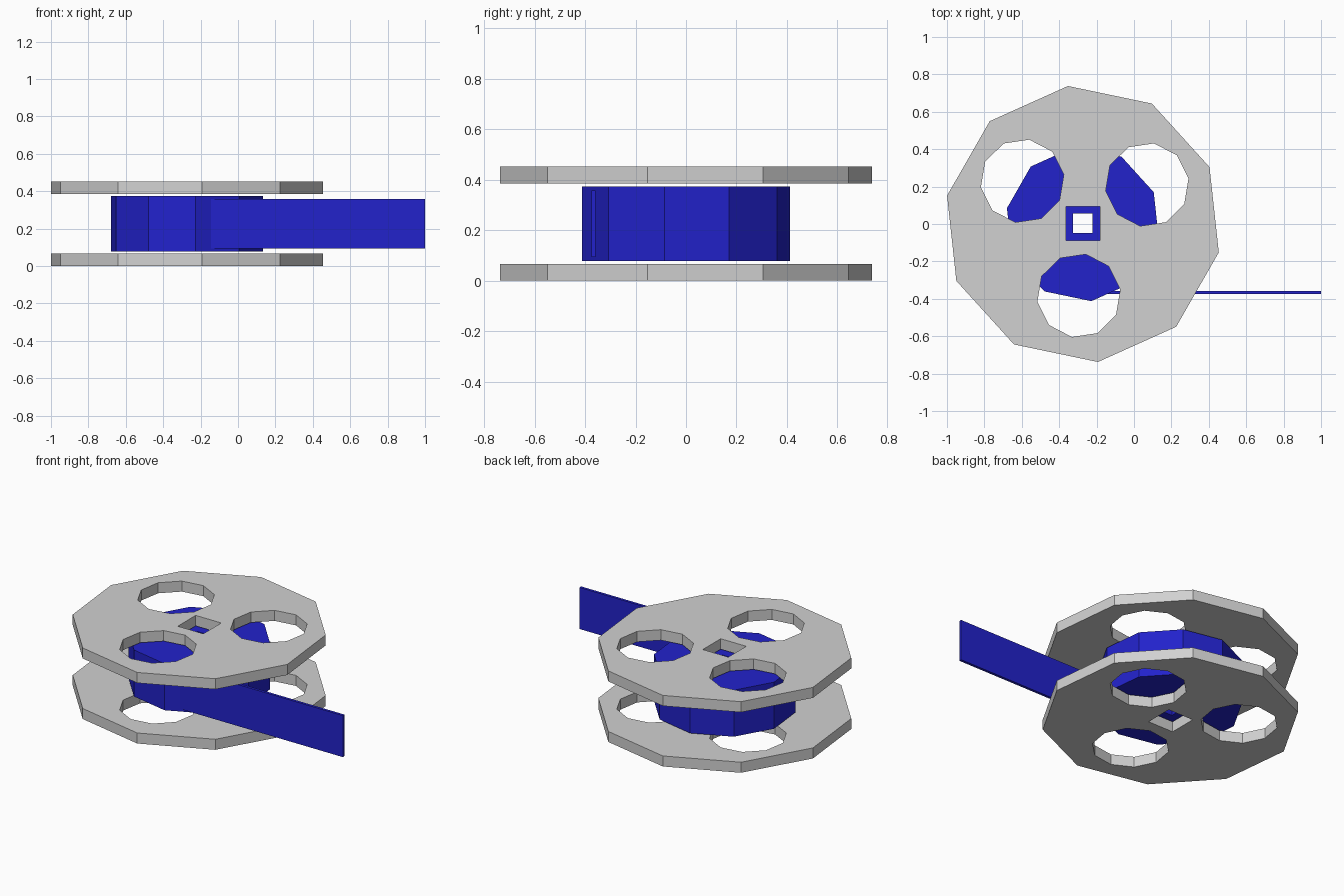
import bpy, bmesh, math

cube = bpy.data.objects.get("Cube")
if cube:
    bpy.data.objects.remove(cube, do_unlink=True)

CX = -0.273          # reel axis position on x
TURN = 24.2          # rotation of the ten-sided outlines


def material(name, rgb):
    m = bpy.data.materials.new(name)
    m.use_nodes = True
    m.diffuse_color = (*rgb, 1)
    bsdf = next(n for n in m.node_tree.nodes if n.type == 'BSDF_PRINCIPLED')
    bsdf.inputs["Base Color"].default_value = (*rgb, 1)
    return m


grey = material("light grey", (0.64, 0.64, 0.64))
blue = material("film blue", (0.016, 0.016, 0.60))


def ngon(x, y, r, sides=10, turn=TURN):
    return [(x + r * math.cos(math.radians(turn) + 2 * math.pi * i / sides),
             y + r * math.sin(math.radians(turn) + 2 * math.pi * i / sides))
            for i in range(sides)]


def square(x, y, half):
    return ngon(x, y, half * math.sqrt(2), 4, 45)


def plate(name, loops, z0, z1, mat):
    """Extrude an outline (first loop) with holes (other loops) from z0 to z1."""
    bm = bmesh.new()
    edges = []
    for loop in loops:
        vs = [bm.verts.new((x, y, z0)) for x, y in loop]
        edges += [bm.edges.new((vs[i - 1], vs[i])) for i in range(len(vs))]
    bmesh.ops.triangle_fill(bm, edges=edges, use_beauty=True, use_dissolve=False)
    ext = bmesh.ops.extrude_face_region(bm, geom=bm.faces[:], use_keep_orig=True)
    top = [g for g in ext["geom"] if isinstance(g, bmesh.types.BMVert)]
    bmesh.ops.translate(bm, verts=top, vec=(0, 0, z1 - z0))
    bmesh.ops.recalc_face_normals(bm, faces=bm.faces[:])
    me = bpy.data.meshes.new(name)
    bm.to_mesh(me)
    bm.free()
    me.materials.append(mat)
    ob = bpy.data.objects.new(name, me)
    bpy.context.collection.objects.link(ob)
    return ob


# Two flanges with three round windows and a square spindle hole
windows = [ngon(x, y, 0.224, 10, 8.5)
           for x, y in ((-0.295, -0.383), (-0.597, 0.23), (0.07, 0.21))]
flange = [ngon(CX, 0, 0.742)] + windows + [square(CX, 0.003, 0.09)]
plate("bottom_flange", flange, 0.0, 0.067, grey)
plate("top_flange", flange, 0.385, 0.452, grey)

# Wound film core with a smaller square hole
plate("film_roll", [ngon(CX, 0, 0.415), square(CX, 0.004, 0.052)], 0.078, 0.374, blue)

# Loose film tail leaving the roll
plate("film_tail", [[(-0.2, -0.375), (1.0, -0.375), (1.0, -0.358), (-0.2, -0.358)]],
      0.094, 0.358, blue)
